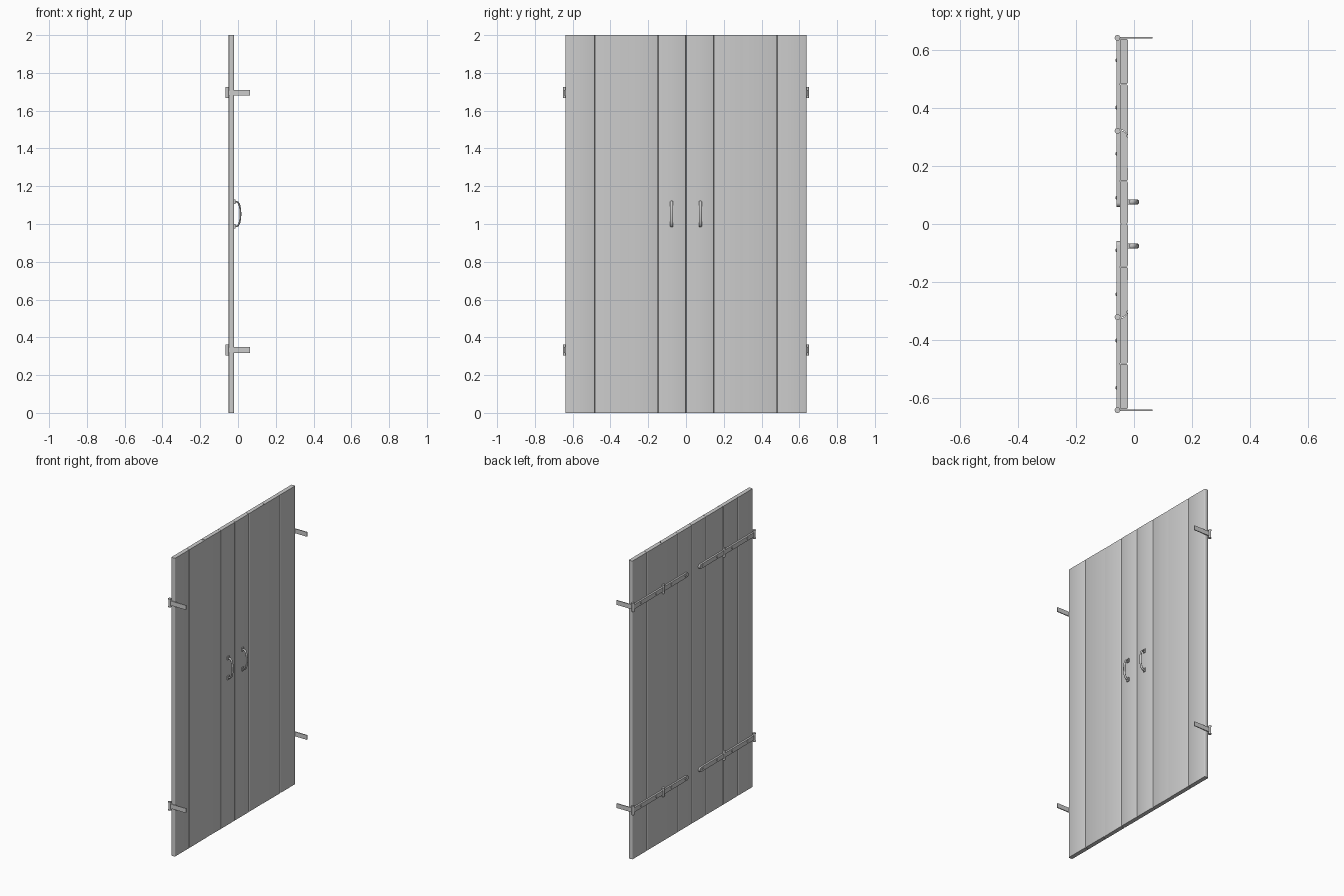
import bpy, bmesh, math
from mathutils import Vector

if "Cube" in bpy.data.objects:
    bpy.data.objects.remove(bpy.data.objects["Cube"])

grey = bpy.data.materials.new("plain_grey")
grey.diffuse_color = (0.6, 0.6, 0.6, 1)
grey.use_nodes = True
grey.node_tree.nodes["Principled BSDF"].inputs["Base Color"].default_value = grey.diffuse_color

XB, XF = -0.049, -0.021      # back and front faces of the boards


def finish(bm, name, angle):
    bmesh.ops.recalc_face_normals(bm, faces=bm.faces)
    me = bpy.data.meshes.new(name)
    bm.to_mesh(me)
    bm.free()
    me.materials.append(grey)
    ob = bpy.data.objects.new(name, me)
    bpy.context.collection.objects.link(ob)
    bpy.ops.object.select_all(action='DESELECT')
    ob.select_set(True)
    bpy.context.view_layer.objects.active = ob
    bpy.ops.object.shade_smooth_by_angle(angle=math.radians(angle))
    return ob


def prism(name, pts, offset, angle=35):
    """Extrude a closed 3D outline along an offset."""
    bm = bmesh.new()
    f = bm.faces.new([bm.verts.new(p) for p in pts])
    r = bmesh.ops.extrude_face_region(bm, geom=[f])
    verts = [v for v in r['geom'] if isinstance(v, bmesh.types.BMVert)]
    bmesh.ops.translate(bm, vec=Vector(offset), verts=verts)
    return finish(bm, name, angle)


def box(name, lo, hi):
    x0, y0, z0 = lo
    x1, y1, z1 = hi
    return prism(name, [(x0, y0, z0), (x1, y0, z0), (x1, y1, z0), (x0, y1, z0)], (0, 0, z1 - z0))


def cylinder(name, centre, r, depth, axis='Z', sides=16, r2=None):
    bm = bmesh.new()
    bmesh.ops.create_cone(bm, cap_ends=True, segments=sides, radius1=r,
                          radius2=r if r2 is None else r2, depth=depth)
    rot = Vector((-1, 0, 0)).to_track_quat('Z', 'Y') if axis == 'X' else None
    for v in bm.verts:
        v.co = (rot @ v.co if rot else v.co) + Vector(centre)
    return finish(bm, name, 35)


def rounded(y0, y1, b=0.005):
    """Board cross-section with eased edges."""
    return [(XB, y0 + b), (XB + b * .3, y0 + b * .3), (XB + b, y0),
            (XF - b, y0), (XF - b * .3, y0 + b * .3), (XF, y0 + b),
            (XF, y1 - b), (XF - b * .3, y1 - b * .3), (XF - b, y1),
            (XB + b, y1), (XB + b * .3, y1 - b * .3), (XB, y1 - b)]


def arc(r, y):
    """Quarter arc of the folding joint, from back to front."""
    return [(XB + r * math.sin(a), y + r * math.cos(a))
            for a in [math.pi / 2 * i / 8 for i in range(9)]]


def board(name, section, s):
    prism(name, [(x, s * y, 0) for x, y in section], (0, 0, 2), 50)


for s, side in ((1, "left"), (-1, "right")):
    # boards; the second and third meet in a rounded folding joint
    g = 0.0007
    board(side + "_board_inner", rounded(g, 0.148 - g), s)
    sec = rounded(0.148 + g, 0.30)
    board(side + "_board_joint_round", sec[:6] + arc(0.026, 0.297)[::-1], s)
    sec = rounded(0.297, 0.482 - g)
    board(side + "_board_joint_hollow", arc(0.0275, 0.298) + sec[6:], s)
    board(side + "_board_outer", rounded(0.482 + g, 0.638), s)

    for z, level in ((0.333, "lower"), (1.695, "upper")):
        tag = side + "_" + level
        # hinge knuckles, at the wall and at the fold
        for y, n in ((0.642, "wall"), (0.321, "fold")):
            cylinder(f"{tag}_{n}_knuckle", (-0.057, s * y, z), 0.0085, 0.054)
            for e in (-1, 1):
                cylinder(f"{tag}_{n}_pin_cap", (-0.057, s * y, z + e * 0.0265), 0.0098, 0.005)
        # wall plate
        box(tag + "_wall_plate", (-0.057, s * 0.642 - 0.003, z - 0.015),
            (0.064, s * 0.642 + 0.003, z + 0.015))
        # outer strap
        box(tag + "_outer_strap", (-0.061, s * 0.327, z - 0.015), (-0.049, s * 0.636, z + 0.015))
        # inner strap with a round end
        end = [(0.074 - 0.015 * math.sin(math.pi * i / 10), 0.015 * math.cos(math.pi * i / 10))
               for i in range(11)]
        outline = [(0.316, 0.015)] + end + [(0.316, -0.015)]
        prism(tag + "_inner_strap", [(-0.061, s * y, z + h) for y, h in outline], (0.012, 0, 0))
        # rivets
        for y in (0.565, 0.402, 0.242, 0.09):
            cylinder(tag + "_rivet", (-0.062, s * y, z), 0.007, 0.003, 'X', 12, 0.004)

    # pull handle: bowed bar with two foot plates
    y, zc, hh = s * 0.076, 1.053, 0.066
    for e in (-1, 1):
        box(side + "_handle_foot", (-0.021, y - 0.009, zc + e * hh - 0.012),
            (-0.014, y + 0.009, zc + e * hh + 0.012))
    n = 20
    path = []
    for i in range(n + 1):
        t = math.pi * i / n
        path.append(Vector((-0.017 + 0.030 * math.sin(t) ** 0.6, 0, zc - hh * math.cos(t))))
    bm = bmesh.new()
    rings = []
    for i, p in enumerate(path):
        d = (path[min(i + 1, n)] - path[max(i - 1, 0)]).normalized()
        out = Vector((d.z, 0, -d.x))
        rings.append([bm.verts.new(p + Vector((0, y, 0))
                      + out * 0.0045 * math.cos(a) + Vector((0, 0.008 * math.sin(a), 0)))
                      for a in [2 * math.pi * k / 12 for k in range(12)]])
    for a, b in zip(rings, rings[1:]):
        for k in range(12):
            bm.faces.new((a[k], a[(k + 1) % 12], b[(k + 1) % 12], b[k]))
    bm.faces.new(rings[0])
    bm.faces.new(rings[-1])
    finish(bm, side + "_handle_bar", 50)
